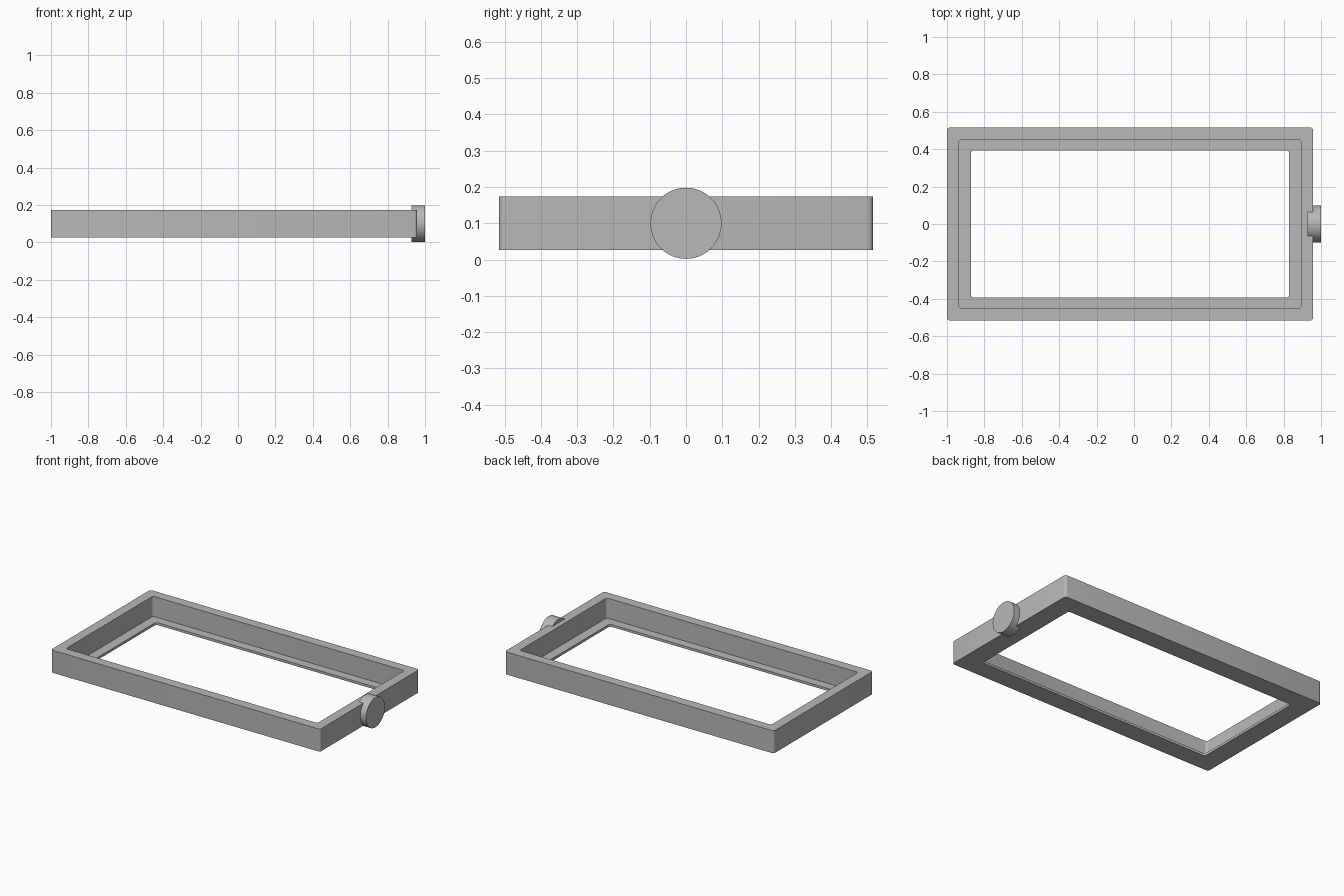
import bpy
import bmesh
from math import sin, cos, pi

if "Cube" in bpy.data.objects:
    bpy.data.objects.remove(bpy.data.objects["Cube"], do_unlink=True)

grey = bpy.data.materials.new("plain grey")
grey.use_nodes = True
colour = (0.48, 0.48, 0.48, 1)
grey.diffuse_color = colour
grey.node_tree.nodes["Principled BSDF"].inputs["Base Color"].default_value = colour

CENTRE_X, HALF_X, HALF_Y = -0.021, 0.979, 0.516
BOTTOM, LEDGE, TOP = 0.026, 0.042, 0.174


def rounded_loop(bm, inset_x, inset_y, z, radius=0.016, steps=4):
    """One ring of vertices round a rectangle with filleted corners."""
    hx, hy = HALF_X - inset_x - radius, HALF_Y - inset_y - radius
    ring = []
    for corner, (sx, sy) in enumerate([(1, 1), (-1, 1), (-1, -1), (1, -1)]):
        for i in range(steps + 1):
            a = (corner + i / steps) * pi / 2
            ring.append(bm.verts.new((CENTRE_X + sx * hx + radius * cos(a),
                                      sy * hy + radius * sin(a), z)))
    return ring


def finish(obj):
    obj.data.materials.append(grey)
    bpy.ops.object.select_all(action="DESELECT")
    obj.select_set(True)
    bpy.context.view_layer.objects.active = obj
    bpy.ops.object.shade_smooth_by_angle()


# Frame: L-shaped section swept round, with a thin ledge inside the bottom
section = [(0, 0, BOTTOM), (0, 0, TOP), (0.064, 0.064, TOP),
           (0.064, 0.064, LEDGE), (0.128, 0.123, LEDGE), (0.128, 0.123, BOTTOM)]
bm = bmesh.new()
rings = [rounded_loop(bm, *point) for point in section]
for k, ring in enumerate(rings):
    after = rings[(k + 1) % len(rings)]
    for i in range(len(ring)):
        j = (i + 1) % len(ring)
        bm.faces.new((ring[i], ring[j], after[j], after[i]))
bmesh.ops.recalc_face_normals(bm, faces=bm.faces)
mesh = bpy.data.meshes.new("frame")
bm.to_mesh(mesh)
bm.free()
frame = bpy.data.objects.new("frame", mesh)
bpy.context.collection.objects.link(frame)
finish(frame)

# Round knob set into the left end wall
bpy.ops.mesh.primitive_cylinder_add(vertices=64, radius=0.098, depth=0.073,
                                    location=(0.9635, 0, 0.1),
                                    rotation=(0, pi / 2, 0))
knob = bpy.context.object
knob.name = "knob"
finish(knob)
